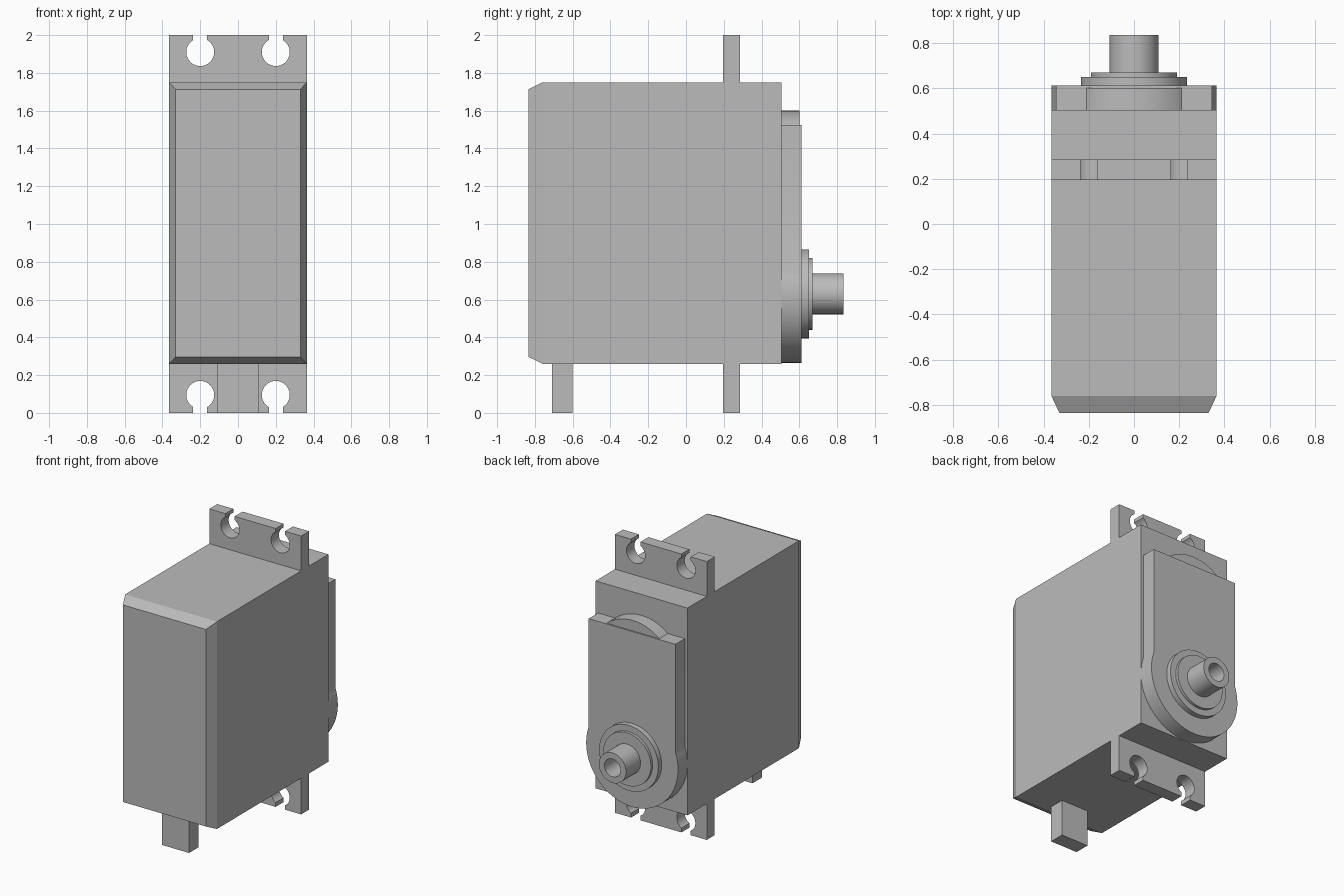
import bpy, bmesh
from math import sin, cos, pi, acos, asin

if "Cube" in bpy.data.objects:
    bpy.data.objects.remove(bpy.data.objects["Cube"])

GREY = (0.5, 0.5, 0.5, 1)
mat = bpy.data.materials.new("plain grey")
mat.use_nodes = True
mat.diffuse_color = GREY
mat.node_tree.nodes["Principled BSDF"].inputs["Base Color"].default_value = GREY


def loft(name, sections, smooth=False):
    """Join (outline, y) sections, each an x-z loop, into a capped solid."""
    bm = bmesh.new()
    rings = [[bm.verts.new((x, y, z)) for x, z in loop] for loop, y in sections]
    for a, b in zip(rings, rings[1:]):
        for i in range(len(a)):
            j = (i + 1) % len(a)
            bm.faces.new((a[i], a[j], b[j], b[i]))
    bm.faces.new(rings[0])
    bm.faces.new(rings[-1])
    bmesh.ops.recalc_face_normals(bm, faces=bm.faces)
    mesh = bpy.data.meshes.new(name)
    bm.to_mesh(mesh)
    bm.free()
    mesh.materials.append(mat)
    obj = bpy.data.objects.new(name, mesh)
    bpy.context.collection.objects.link(obj)
    if smooth:
        bpy.ops.object.select_all(action="DESELECT")
        bpy.context.view_layer.objects.active = obj
        obj.select_set(True)
        bpy.ops.object.shade_smooth_by_angle(angle=pi / 6)
    return obj


def arc(cx, cz, r, start, end, n=32):
    return [(cx + r * cos(start + (end - start) * i / n),
             cz + r * sin(start + (end - start) * i / n)) for i in range(n + 1)]


def circle(cz, r, n=64):
    return arc(0, cz, r, 0, 2 * pi, n)[:-1]


def rect(w, z0, z1):
    return [(-w, z0), (w, z0), (w, z1), (-w, z1)]


HALF, LOW, HIGH = 0.365, 0.26, 1.75
BACK = 0.505

# Case with a chamfered front
loft("case", [(rect(HALF - 0.035, LOW + 0.037, HIGH - 0.037), -0.835),
              (rect(HALF, LOW, HIGH), -0.76), (rect(HALF, LOW, HIGH), BACK)])

# Mounting tabs with open keyhole slots
HOLE, SLOT = 0.074, 0.037
gap = asin(SLOT / HOLE)


def tab(name, root, tip, hole_z):
    up = 1 if tip > root else -1
    loop = [(-HALF, root), (-HALF, tip)]
    for cx in (-0.2, 0.2):
        loop.append((cx - SLOT, tip))
        loop += [(x, hole_z + up * z) for x, z in
                 arc(cx, 0, HOLE, pi / 2 + gap, 2.5 * pi - gap)]
        loop.append((cx + SLOT, tip))
    loop += [(HALF, tip), (HALF, root)]
    loft(name, [(loop, 0.195), (loop, 0.285)], True)


tab("upper_mounting_tab", HIGH, 2.0, 1.91)
tab("lower_mounting_tab", LOW, 0.0, 0.095)

# Cable outlet under the case
loft("cable_outlet", [(rect(0.108, 0, LOW), -0.71), (rect(0.108, 0, LOW), -0.6)])

# Gear cover: straight sides ending in a wider round foot
AXIS, SIDE, TOP = 0.63, 0.345, 1.525
lift = acos(SIDE / HALF)
cover = [(SIDE, TOP), (-SIDE, TOP)] + arc(0, AXIS, HALF, pi - lift, 2 * pi + lift, 48)
loft("gear_cover", [(cover, BACK), (cover, 0.612)], True)
loft("gear_hump", [(circle(1.27, 0.33), BACK), (circle(1.27, 0.33), 0.602)], True)

# Stepped bearing and hollow output shaft
steps = [(0.235, 0.6), (0.235, 0.65), (0.19, 0.65), (0.19, 0.67), (0.108, 0.67),
         (0.108, 0.835), (0.064, 0.835), (0.064, 0.68)]
loft("output_shaft", [(circle(AXIS, r), y) for r, y in steps], True)
